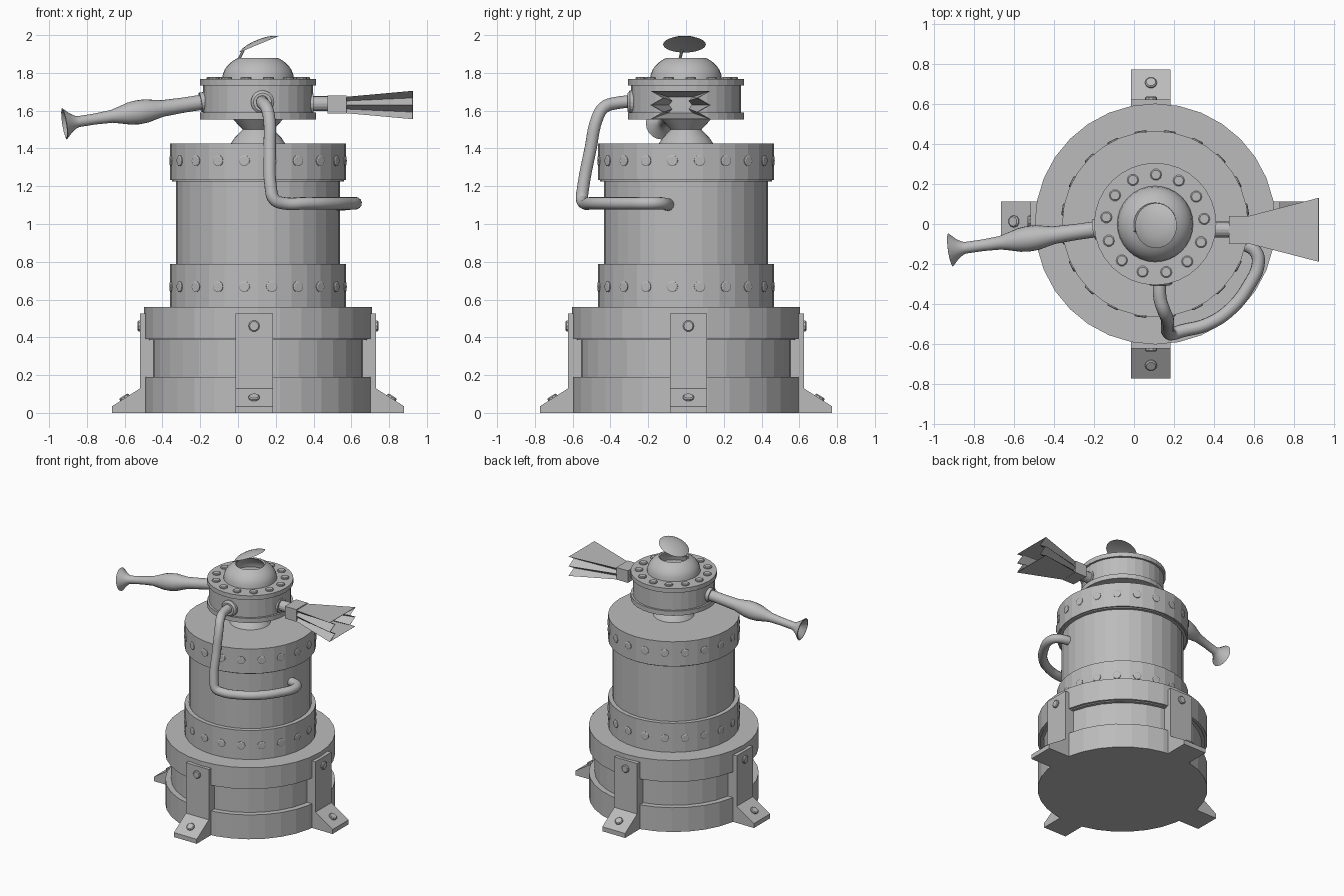
import bpy, bmesh, math
from mathutils import Vector, Matrix

if "Cube" in bpy.data.objects:
    bpy.data.objects.remove(bpy.data.objects["Cube"])

CX = 0.106  # axis of the main body
grey = bpy.data.materials.new("plain_grey")
grey.diffuse_color = (0.5, 0.5, 0.5, 1)
grey.use_nodes = True
grey.node_tree.nodes["Principled BSDF"].inputs["Base Color"].default_value = grey.diffuse_color


def finish(name, bm, smooth=False):
    bmesh.ops.remove_doubles(bm, verts=bm.verts, dist=1e-5)
    bmesh.ops.recalc_face_normals(bm, faces=bm.faces)
    me = bpy.data.meshes.new(name)
    bm.to_mesh(me)
    bm.free()
    me.materials.append(grey)
    ob = bpy.data.objects.new(name, me)
    bpy.context.collection.objects.link(ob)
    if smooth:
        bpy.ops.object.select_all(action='DESELECT')
        ob.select_set(True)
        bpy.context.view_layer.objects.active = ob
        bpy.ops.object.shade_smooth_by_angle(angle=math.radians(35))
    return ob


def frame(loc, axis):
    """Matrix taking local z to the given axis at loc."""
    return Matrix.Translation(loc) @ Vector(axis).to_track_quat('Z', 'Y').to_matrix().to_4x4()


def add_lathe(bm, profile, sides, mat):
    rings = [[bm.verts.new(mat @ Vector((r * math.cos(2 * math.pi * k / sides),
                                         r * math.sin(2 * math.pi * k / sides), z)))
              for k in range(sides)] if r > 0 else [bm.verts.new(mat @ Vector((0, 0, z)))]
             for r, z in profile]
    for a, b in zip(rings, rings[1:]):
        for k in range(sides):
            n = (k + 1) % sides
            if len(a) == 1 and len(b) == 1:
                continue
            if len(a) == 1:
                bm.faces.new((a[0], b[n], b[k]))
            elif len(b) == 1:
                bm.faces.new((a[k], a[n], b[0]))
            else:
                bm.faces.new((a[k], a[n], b[n], b[k]))


def lathe(name, profile, loc=(CX, 0, 0), axis=(0, 0, 1), sides=32, smooth=False):
    bm = bmesh.new()
    add_lathe(bm, profile, sides, frame(loc, axis))
    return finish(name, bm, smooth)


def bolts(name, places, r, h, sides=10):
    bm = bmesh.new()
    for loc, axis in places:
        add_lathe(bm, [(0, -0.01), (r, -0.01), (r, h * 0.6), (r * 0.8, h), (0, h)],
                  sides, frame(loc, axis))
    return finish(name, bm)


# Stepped base, barrel and head
lathe("base", [(0, 0), (.603, 0), (.603, .19), (.561, .19), (.561, .385), (.585, .385),
               (.585, .392), (.603, .392), (.603, .56), (0, .56)])
lathe("barrel", [(0, .55), (.466, .55), (.466, .787), (.434, .787), (.434, 1.225), (.455, 1.225),
                 (.455, 1.232), (.466, 1.232), (.466, 1.425), (0, 1.425)])
lathe("neck", [(0, 1.42), (.148, 1.42), (.125, 1.455), (.082, 1.5), (.13, 1.552), (.13, 1.57),
               (0, 1.57)], smooth=True)
lathe("head", [(0, 1.554), (.306, 1.554), (.306, 1.59), (.291, 1.59), (.291, 1.733),
               (.306, 1.733), (.306, 1.767), (0, 1.767)])

# Open dome with a tilted lid on a small hinge
def dome_z(r):
    return 1.767 + .135 * math.sqrt(1 - (r / .19) ** 2)


outer = [(r, dome_z(r)) for r in (.19, .186, .177, .164, .148, .13, .107)]
inner = [(r - .01, z - .006) for r, z in reversed(outer)]
lathe("dome", outer + inner + [(0, 1.768)], smooth=True)
tilt = math.radians(22.5)
lid_axis = (-math.sin(tilt), 0, math.cos(tilt))
lathe("lid", [(0, .012), (.06, .009), (.113, 0), (.09, .012), (.06, .02), (.03, .024), (0, .025)],
      (.11, -.008, 1.951), lid_axis, smooth=True)
lathe("lid_hinge", [(0, 0), (.008, 0), (.008, .065), (0, .065)], (.0, -.035, 1.863),
      (.4, .2, .8), 8)

# Bolts around head flange and barrel bands
ring = []
for k in range(13):
    a = math.radians(6) + 2 * math.pi * k / 13
    ring.append(((CX + .247 * math.cos(a), .247 * math.sin(a), 1.767), (0, 0, 1)))
bolts("head_bolts", ring, .029, .012)
for name, z in (("lower_band_bolts", .668), ("upper_band_bolts", 1.335)):
    ring = []
    for k in range(20):
        a = math.radians(9 + 18 * k)
        d = Vector((math.cos(a), math.sin(a), 0))
        ring.append((Vector((CX, 0, z)) + d * .463, d))
    bolts(name, ring, .03, .009)

# Four feet brackets with two bolts each
profile = [(.55, 0), (.773, 0), (.773, .035), (.624, .13), (.624, .525), (.55, .525)]
for name, ang, off in (("front", -90, (-.021, 0)), ("back", 90, (-.021, 0)),
                       ("left", 180, (0, .013)), ("right", 0, (0, .013))):
    a = math.radians(ang)
    out = Vector((math.cos(a), math.sin(a), 0))
    side = Vector((-out.y, out.x, 0))
    origin = Vector((CX + off[0], off[1], 0))
    bm = bmesh.new()
    faces = [[bm.verts.new(origin + out * d + side * s + Vector((0, 0, z))) for d, z in profile]
             for s in (-.099, .099)]
    bm.faces.new(faces[0])
    bm.faces.new(faces[1])
    for k in range(6):
        n = (k + 1) % 6
        bm.faces.new((faces[0][k], faces[0][n], faces[1][n], faces[1][k]))
    finish(name + "_bracket", bm)
    slope = out * .095 + Vector((0, 0, .149))
    bolts(name + "_bracket_bolts",
          [(origin + out * .624 + Vector((0, 0, .46)), out),
           (origin + out * .705 + Vector((0, 0, .078)), slope)], .03, .014)

# Trumpet on the left
a, b = Vector((-.17, -.023, 1.648)), Vector((-.922, -.13, 1.53))
lathe("trumpet", [(0, 0), (.04, 0), (.04, .12), (.044, .235), (.052, .275), (.062, .32), (.064, .37),
                  (.059, .415), (.044, .47), (.034, .51), (.029, .6), (.029, .69), (.034, .705),
                  (.05, .73), (.084, .765), (.075, .767), (.042, .735), (.022, .705), (0, .7)],
      a, b - a, 20, True)
lathe("trumpet_collar", [(0, 0), (.052, 0), (.052, .03), (.04, .03)], a, b - a, 20)

# Bellows on the right: pipe, block and flared folded horn
lathe("bellows_pipe", [(0, 0), (.055, 0), (.055, .025), (.04, .025), (.04, .12), (0, .12)],
      (.375, -.028, 1.637), (1, 0, 0), 16)
bm = bmesh.new()
bmesh.ops.create_cube(bm, size=1, matrix=Matrix.Translation((.525, -.03, 1.633))
                      @ Matrix.Diagonal((.1, .14, .095, 1)))
finish("bellows_block", bm)


def fold_loop(x, wide, narrow, half):
    right = [(wide if k % 2 == 0 else narrow, half * (1 - k / 2)) for k in range(5)]
    loop = right + [(-y, z) for y, z in reversed(right)]
    return [Vector((x, y - .029, z + 1.63)) for y, z in loop]


bm = bmesh.new()
start = [bm.verts.new(v) for v in fold_loop(.57, .068, .05, .043)]
end = [bm.verts.new(v) for v in fold_loop(.925, .16, .095, .075)]
for k in range(10):
    n = (k + 1) % 10
    bm.faces.new((start[k], start[n], end[n], end[k]))
horn = finish("bellows_horn", bm)
mod = horn.modifiers.new("thickness", 'SOLIDIFY')
mod.thickness = .007
mod.offset = -1

# Bent pipe from head to barrel
path = [(.13, -.27, 1.65), (.13, -.37, 1.64), (.15, -.435, 1.617), (.165, -.47, 1.56),
        (.168, -.505, 1.4), (.174, -.545, 1.19), (.192, -.55, 1.13), (.24, -.535, 1.11),
        (.36, -.505, 1.11), (.48, -.43, 1.11), (.58, -.30, 1.11), (.622, -.2, 1.11),
        (.61, -.14, 1.11), (.56, -.105, 1.105), (.49, -.09, 1.10)]
cu = bpy.data.curves.new("bent_pipe", 'CURVE')
cu.dimensions = '3D'
cu.bevel_depth = .033
cu.bevel_resolution = 4
cu.resolution_u = 5
cu.use_fill_caps = True
sp = cu.splines.new('BEZIER')
sp.bezier_points.add(len(path) - 1)
for p, co in zip(sp.bezier_points, path):
    p.co = co
    p.handle_left_type = p.handle_right_type = 'AUTO'
cu.materials.append(grey)
pipe = bpy.data.objects.new("bent_pipe", cu)
bpy.context.collection.objects.link(pipe)
bpy.ops.object.select_all(action='DESELECT')
pipe.select_set(True)
bpy.context.view_layer.objects.active = pipe
bpy.ops.object.convert(target='MESH')
lathe("pipe_collar", [(0, 0), (.062, 0), (.062, .022), (.048, .034), (.03, .034)],
      (.13, -.275, 1.645), (0, -1, 0), 20)
